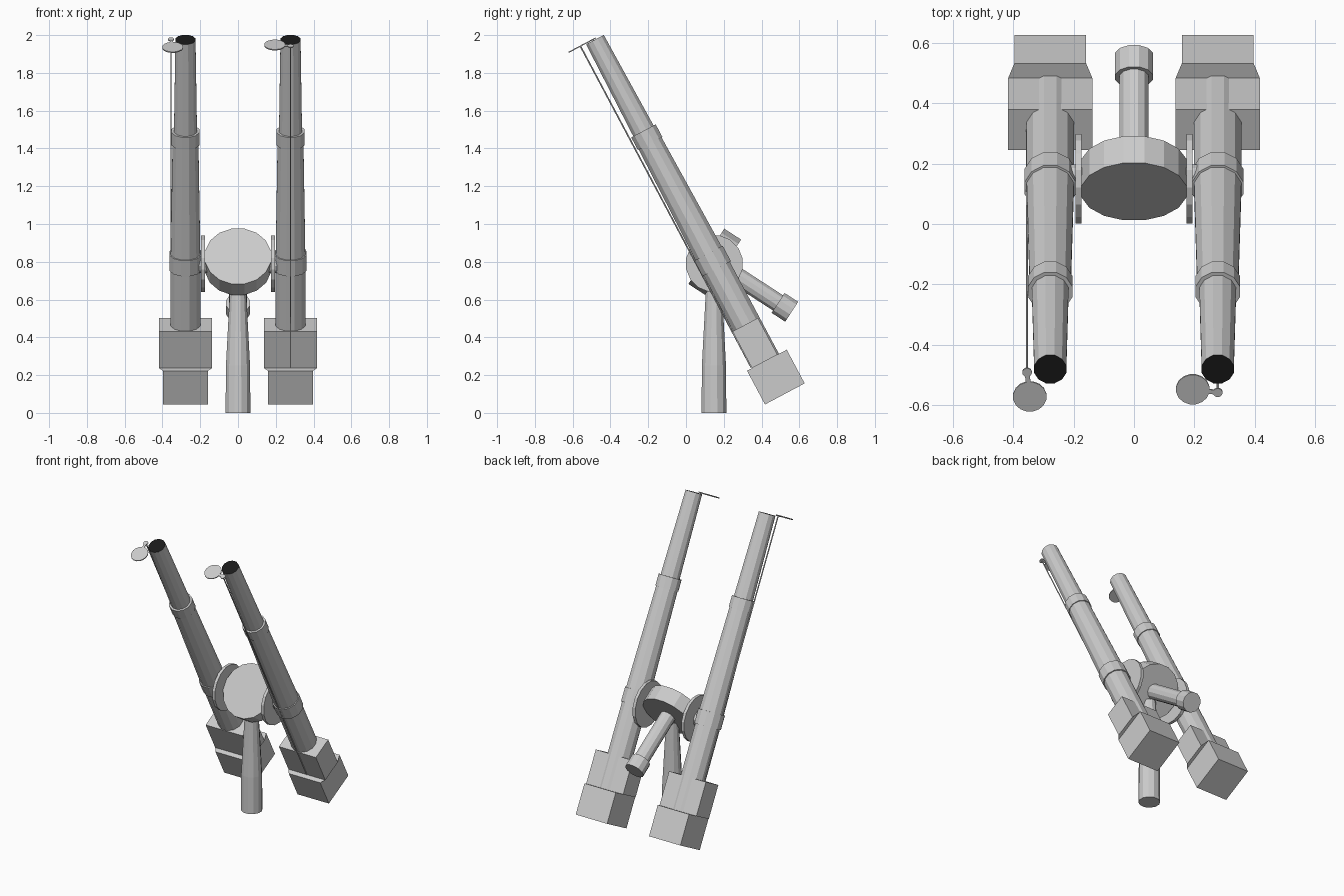
import bpy, bmesh
from math import sin, cos, pi, radians
from mathutils import Matrix, Vector

if "Cube" in bpy.data.objects:
    bpy.data.objects.remove(bpy.data.objects["Cube"])

TILT = Matrix.Rotation(radians(28), 4, 'X')      # tube frame: x, across, along
HEAD = Matrix.Translation((0, 0.152, 0.80)) @ Matrix.Rotation(radians(-123), 4, 'X')

black = bpy.data.materials.new("black")
black.diffuse_color = (0.01, 0.01, 0.01, 1)
black.use_nodes = True
black.node_tree.nodes["Principled BSDF"].inputs["Base Color"].default_value = black.diffuse_color
grey = bpy.data.materials.new("grey")
grey.diffuse_color = (0.6, 0.6, 0.6, 1)
grey.use_nodes = True
grey.node_tree.nodes["Principled BSDF"].inputs["Base Color"].default_value = grey.diffuse_color


def loft(name, rings, matrix, dark_top=False):
    """Skin a list of equal-length point rings and cap both ends."""
    bm = bmesh.new()
    loops = [[bm.verts.new(p) for p in ring] for ring in rings]
    n = len(loops[0])
    for a, b in zip(loops, loops[1:]):
        for i in range(n):
            j = (i + 1) % n
            bm.faces.new((a[i], a[j], b[j], b[i]))
    bm.faces.new(loops[0][::-1])
    top = bm.faces.new(loops[-1])
    if dark_top:
        top.material_index = 1
    bmesh.ops.recalc_face_normals(bm, faces=bm.faces)
    mesh = bpy.data.meshes.new(name)
    bm.to_mesh(mesh)
    bm.free()
    if dark_top:
        mesh.materials.append(grey)
        mesh.materials.append(black)
    ob = bpy.data.objects.new(name, mesh)
    ob.matrix_world = matrix
    bpy.context.collection.objects.link(ob)
    return ob


def turned(name, profile, matrix, sides=12, dark_top=False):
    """Lathe a (radius, height) profile round local z."""
    rings = [[(r * cos(2 * pi * (i + 0.5) / sides), r * sin(2 * pi * (i + 0.5) / sides), h)
              for i in range(sides)] for r, h in profile]
    return loft(name, rings, matrix, dark_top)


def rect(wx, wy, cy, h):
    return [(sx * wx / 2, cy + sy * wy / 2, h) for sx, sy in ((-1, -1), (1, -1), (1, 1), (-1, 1))]


# Barrel outline with its two collars
TUBE = [(0.082, 0.03), (0.081, 0.597), (0.088, 0.597), (0.088, 0.691), (0.081, 0.691),
        (0.071, 1.348), (0.076, 1.348), (0.076, 1.424), (0.063, 1.424), (0.055, 1.971)]

for side, tag in ((-1, "left"), (1, "right")):
    base = TILT @ Matrix.Translation((side * 0.278, 0.502, 0))
    turned(tag + "_tube", TUBE, base, dark_top=True)

    # Stepped end box
    loft(tag + "_end_box", [rect(0.238, 0.238, 0.007, -0.157), rect(0.238, 0.238, 0.007, 0.045),
                            rect(0.28, 0.152, -0.006, 0.045), rect(0.28, 0.152, -0.006, 0.265)], base)

    # Thin rod and swung-open cover, turned a quarter round on the left tube
    if side > 0:
        rod, cover = Vector((0, -0.084)), Vector((-0.083, -0.072))
    else:
        rod, cover = Vector((-0.077, -0.008)), Vector((-0.068, -0.099))
    turned(tag + "_rod", [(0.004, 0.05), (0.004, 1.978)],
           base @ Matrix.Translation((*rod, 0)), 6)
    for name, pos, r in (("_cover_hinge", rod, 0.016), ("_cover", cover, 0.056)):
        turned(tag + name, [(r, 1.974), (r, 1.980)], base @ Matrix.Translation((*pos, 0)), 16)
    d = (cover - rod).normalized()
    s = Vector((-d.y, d.x)) * 0.008
    arm = [rod + s, rod - s, cover - s, cover + s]
    loft(tag + "_cover_arm", [[(p.x, p.y, h) for p in arm] for h in (1.9745, 1.9795)], base)

    # Round side plate between head and tube
    turned(tag + "_side_plate", [(0.152, -0.010), (0.152, 0.010)],
           Matrix.Translation((side * 0.185, 0.15, 0.79)) @ Matrix.Rotation(pi / 2, 4, 'Y'), 16)
    # Short pivot carrying the tube
    turned(tag + "_pivot", [(0.05, -0.06), (0.05, 0.06)],
           Matrix.Translation((side * 0.2, 0.15, 0.79)) @ Matrix.Rotation(pi / 2, 4, 'Y'))

# Tilted head drum, counterweight shaft and column
turned("head_drum", [(0.178, -0.053), (0.178, 0.053)], HEAD, 16)
turned("counterweight_shaft", [(0.05, 0.04), (0.05, 0.40), (0.065, 0.40), (0.065, 0.486)], HEAD)
turned("column", [(0.068, 0), (0.066, 0.25), (0.046, 0.62), (0.04, 0.72)],
       Matrix.Translation((0, 0.148, 0)))
